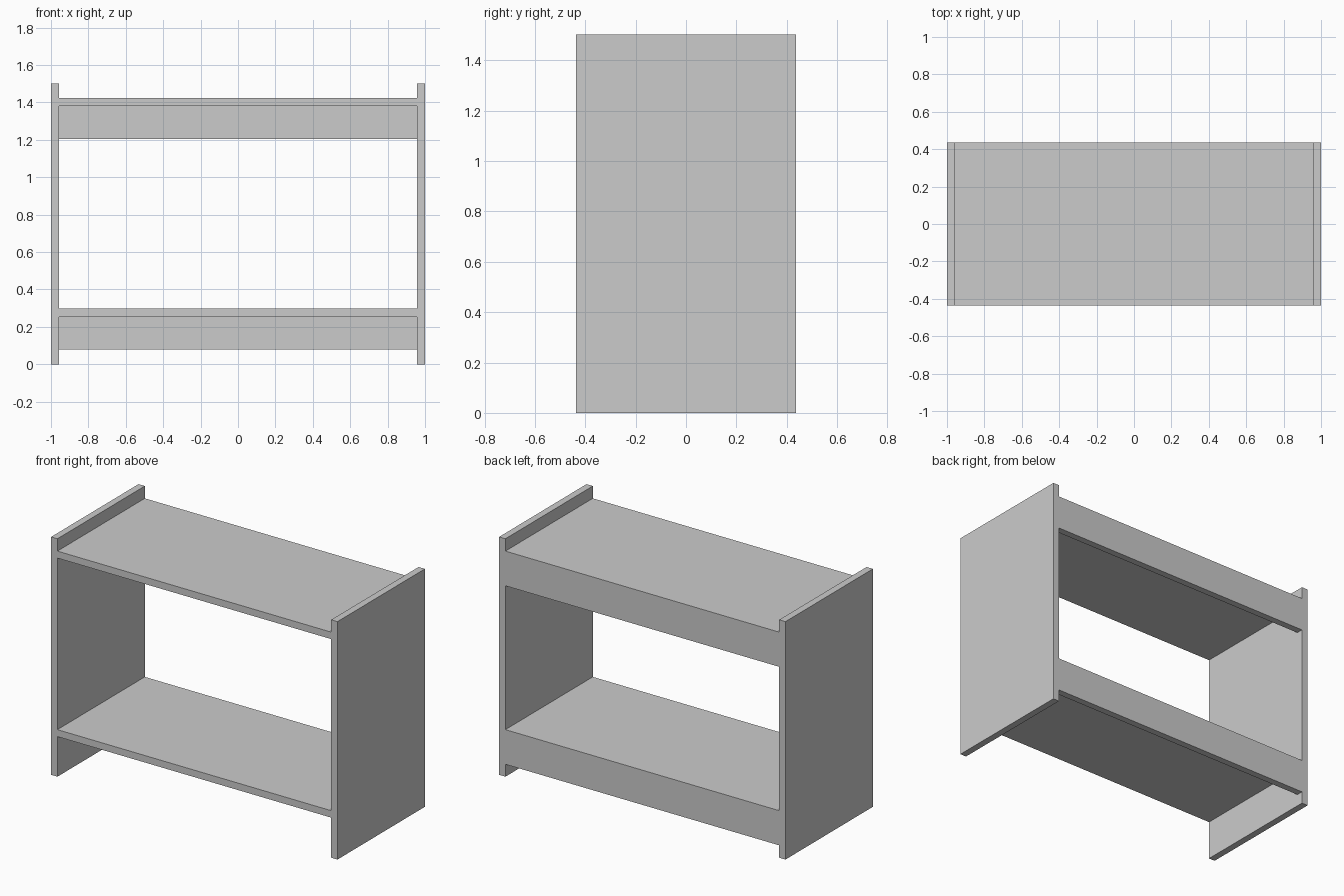
import bpy, bmesh
from mathutils import Vector

if "Cube" in bpy.data.objects:
    bpy.data.objects.remove(bpy.data.objects["Cube"])

HALF_DEPTH, HEIGHT, THICK = 0.436, 1.502, 0.044
INNER = 1.0 - THICK


def extrude_x(name, profile, x0, x1):
    """Extrude a closed (y, z) profile from x0 to x1."""
    bm = bmesh.new()
    face = bm.faces.new([bm.verts.new((x0, y, z)) for y, z in profile])
    res = bmesh.ops.extrude_face_region(bm, geom=[face], use_keep_orig=True)
    verts = [g for g in res["geom"] if isinstance(g, bmesh.types.BMVert)]
    bmesh.ops.translate(bm, verts=verts, vec=Vector((x1 - x0, 0, 0)))
    bmesh.ops.recalc_face_normals(bm, faces=bm.faces)
    mesh = bpy.data.meshes.new(name)
    bm.to_mesh(mesh)
    bm.free()
    obj = bpy.data.objects.new(name, mesh)
    bpy.context.collection.objects.link(obj)
    return obj


# Side panels
d = HALF_DEPTH
panel = [(-d, 0), (d, 0), (d, HEIGHT), (-d, HEIGHT)]
extrude_x("left_side_panel", panel, -1.0, -INNER)
extrude_x("right_side_panel", panel, INNER, 1.0)

# Shelves, each with a rail hanging along the back edge
for name, top in (("lower_shelf", 0.297), ("upper_shelf", 1.424)):
    under, rail = top - THICK, top - 0.219
    profile = [(-d, top), (-d, under), (d - THICK, under),
               (d - THICK, rail), (d, rail), (d, top)]
    extrude_x(name, profile, -INNER, INNER)
